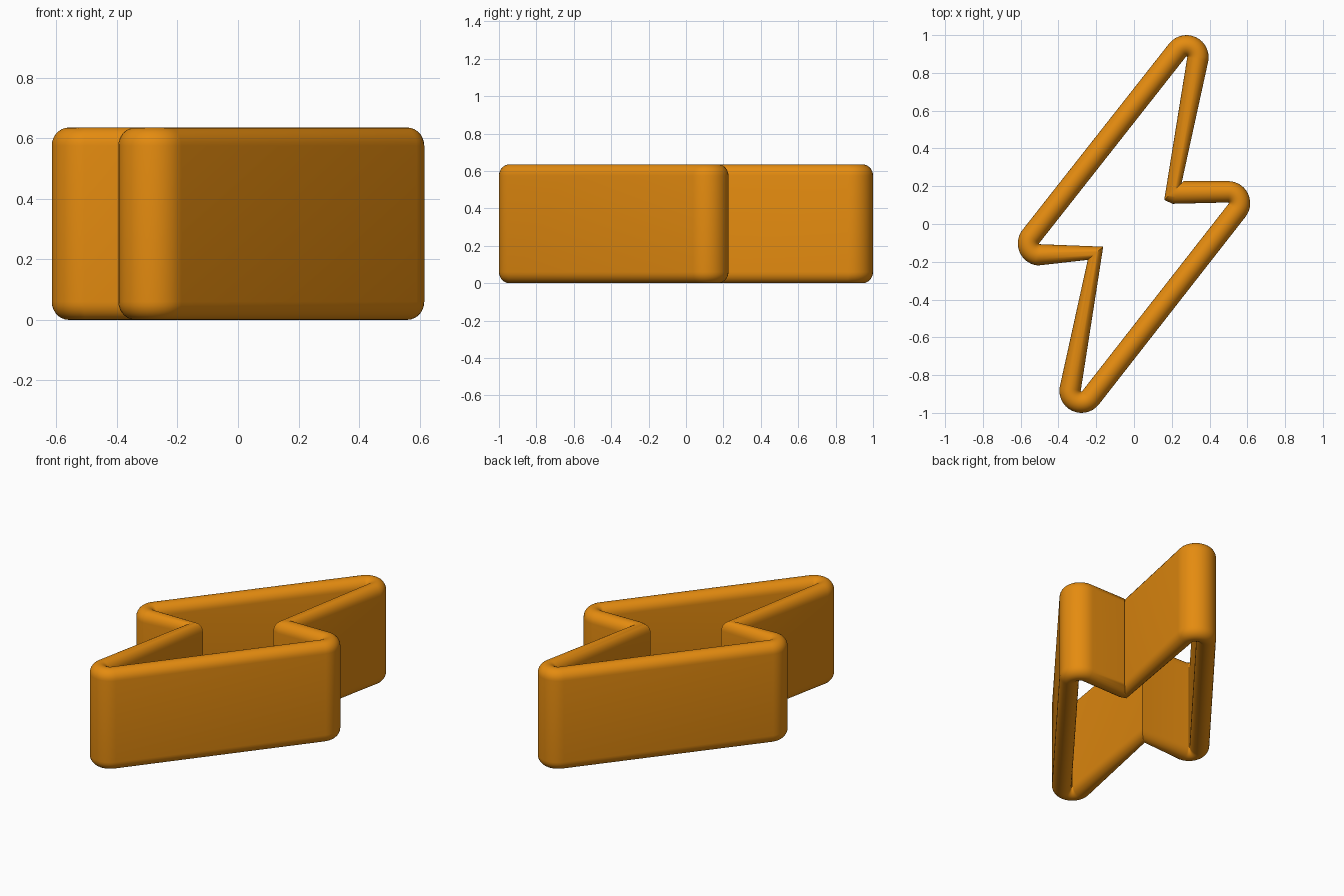
import bpy, bmesh, math

if "Cube" in bpy.data.objects:
    bpy.data.objects.remove(bpy.data.objects["Cube"])

HEIGHT = 0.635   # wall height
CAP = 0.06       # rounding height of the upper and lower rims
R_OUT, R_IN = 0.117, 0.004


def corner(cx, cy, a0, a1, n=14):
    """Rounded outer corner: pairs of (outer, inner) points around a centre."""
    pairs = []
    for i in range(n + 1):
        a = math.radians(a0 + (a1 - a0) * i / n)
        c, s = math.cos(a), math.sin(a)
        pairs.append(((cx + R_OUT * c, cy + R_OUT * s),
                      (cx + R_IN * c, cy + R_IN * s)))
    return pairs


# Bolt outline, counter-clockwise, as (outer, inner) wall points
stations = []
stations += corner(0.278, 0.883, -10, 141.5)            # upper tip
stations += corner(-0.498, -0.103, 141.5, 265)          # left tip
stations += [((-0.245, -0.19), (-0.163, -0.12))]        # left notch
stations += corner(-0.278, -0.883, 170, 321.5)          # lower tip
stations += corner(0.498, 0.110, -38.5, 90)             # right tip
stations += [((0.262, 0.227), (0.205, 0.107)),          # right notch
             ((0.252, 0.217), (0.160, 0.127))]

# Wall cross-section: (fraction from inner to outer, height), rounded rims
profile = []
N = 14
for i in range(N + 1):
    a = math.pi * i / N
    profile.append((0.5 + 0.5 * math.cos(a), HEIGHT - CAP + CAP * math.sin(a)))
for i in range(N + 1):
    a = math.pi + math.pi * i / N
    profile.append((0.5 + 0.5 * math.cos(a), CAP + CAP * math.sin(a)))

# Sweep the section round the outline
bm = bmesh.new()
rings = []
for (ox, oy), (ix, iy) in stations:
    rings.append([bm.verts.new((ix + (ox - ix) * t, iy + (oy - iy) * t, z))
                  for t, z in profile])
m, k = len(rings), len(profile)
for i in range(m):
    a, b = rings[i], rings[(i + 1) % m]
    for j in range(k):
        q = (j + 1) % k
        bm.faces.new((a[j], b[j], b[q], a[q]))
bmesh.ops.recalc_face_normals(bm, faces=bm.faces)

mesh = bpy.data.meshes.new("bolt_wall")
bm.to_mesh(mesh)
bm.free()
obj = bpy.data.objects.new("bolt_wall", mesh)
bpy.context.collection.objects.link(obj)

# Orange
mat = bpy.data.materials.new("orange")
mat.diffuse_color = (0.78, 0.26, 0.005, 1)
mat.use_nodes = True
mat.node_tree.nodes["Principled BSDF"].inputs["Base Color"].default_value = mat.diffuse_color
mesh.materials.append(mat)

bpy.context.view_layer.objects.active = obj
obj.select_set(True)
bpy.ops.object.shade_smooth_by_angle(angle=math.radians(35))
